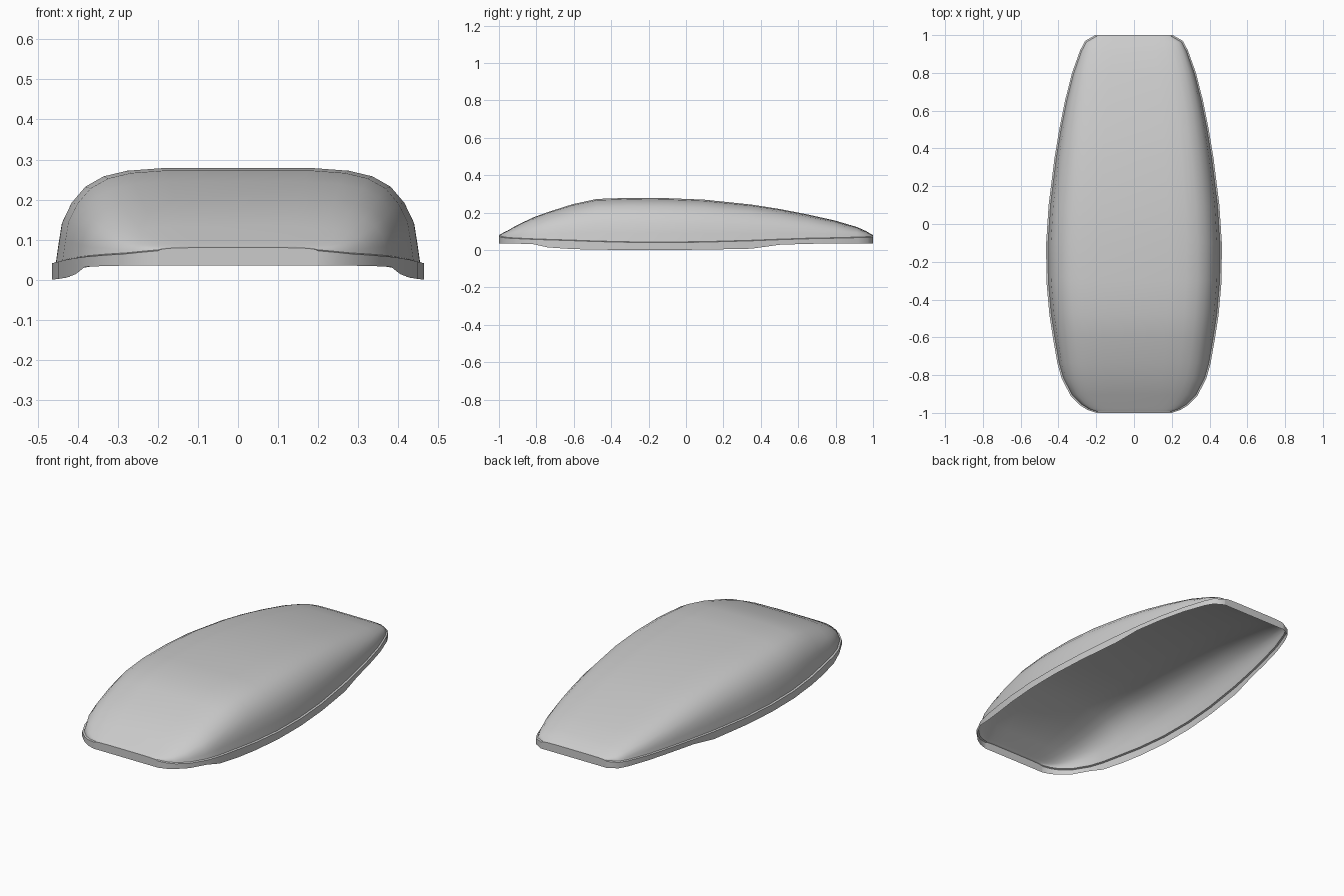
import bpy
import bmesh
import math

if "Cube" in bpy.data.objects:
    bpy.data.objects.remove(bpy.data.objects["Cube"])

# Stations along y: y, half width, rim top z, crown z, rim bottom z
STATIONS = [
    (-1.00, 0.200, 0.075, 0.083, 0.035),
    (-0.985, 0.245, 0.071, 0.092, 0.035),
    (-0.96, 0.285, 0.067, 0.104, 0.035),
    (-0.91, 0.335, 0.064, 0.133, 0.034),
    (-0.82, 0.382, 0.060, 0.175, 0.032),
    (-0.74, 0.405, 0.057, 0.204, 0.014),
    (-0.61, 0.428, 0.053, 0.245, 0.005),
    (-0.48, 0.448, 0.048, 0.273, 0.002),
    (-0.30, 0.464, 0.044, 0.279, 0.000),
    (-0.10, 0.465, 0.043, 0.277, 0.000),
    (0.10, 0.452, 0.045, 0.269, 0.002),
    (0.35, 0.421, 0.052, 0.243, 0.007),
    (0.50, 0.396, 0.058, 0.220, 0.028),
    (0.65, 0.366, 0.063, 0.191, 0.033),
    (0.80, 0.328, 0.066, 0.158, 0.035),
    (0.92, 0.285, 0.069, 0.123, 0.035),
    (0.97, 0.258, 0.071, 0.101, 0.035),
    (1.00, 0.205, 0.074, 0.083, 0.035),
]
# Half cross-section of the dome: fraction of width, fraction of height
SECTION = [(1, 0), (0.985, 0.2), (0.967, 0.42), (0.915, 0.63), (0.84, 0.8),
           (0.74, 0.91), (0.61, 0.97), (0.4, 1), (0, 1)]
FULL = SECTION + [(-x, z) for x, z in reversed(SECTION[:-1])]
INSET_X, INSET_Y = 0.978, 0.993


def make_object(name, bm):
    bmesh.ops.recalc_face_normals(bm, faces=bm.faces)
    mesh = bpy.data.meshes.new(name)
    bm.to_mesh(mesh)
    bm.free()
    obj = bpy.data.objects.new(name, mesh)
    bpy.context.collection.objects.link(obj)
    bpy.ops.object.select_all(action='DESELECT')
    obj.select_set(True)
    bpy.context.view_layer.objects.active = obj
    bpy.ops.object.shade_smooth_by_angle(angle=math.radians(35))
    return obj


# Domed shell, open underneath
rows = [[(fx * w * INSET_X, y * INSET_Y, base + (top - base) * fz)
         for fx, fz in FULL] for y, w, base, top, _ in STATIONS]
bm = bmesh.new()
grid = [[bm.verts.new(p) for p in row] for row in rows]
for a, b in zip(grid, grid[1:]):
    for i in range(len(FULL) - 1):
        bm.faces.new((a[i], a[i + 1], b[i + 1], b[i]))
make_object("domed_shell", bm)

# Rim: narrow ledge around the shell and a vertical band below it
low = [s[4] for s in STATIONS]
n = len(FULL)
border = [(p, low[0]) for p in reversed(rows[0])]
border += [(rows[j][0], low[j]) for j in range(1, len(rows) - 1)]
border += [(p, low[-1]) for p in rows[-1]]
border += [(rows[j][-1], low[j]) for j in range(len(rows) - 2, 0, -1)]
bm = bmesh.new()
loops = [[], [], []]
for (x, y, z), bottom in border:
    ox, oy = x / INSET_X, y / INSET_Y
    for loop, co in zip(loops, [(x, y, z), (ox, oy, z - 0.003), (ox, oy, bottom)]):
        loop.append(bm.verts.new(co))
count = len(border)
for a, b in zip(loops, loops[1:]):
    for i in range(count):
        k = (i + 1) % count
        bm.faces.new((a[i], a[k], b[k], b[i]))
make_object("rim_band", bm)
